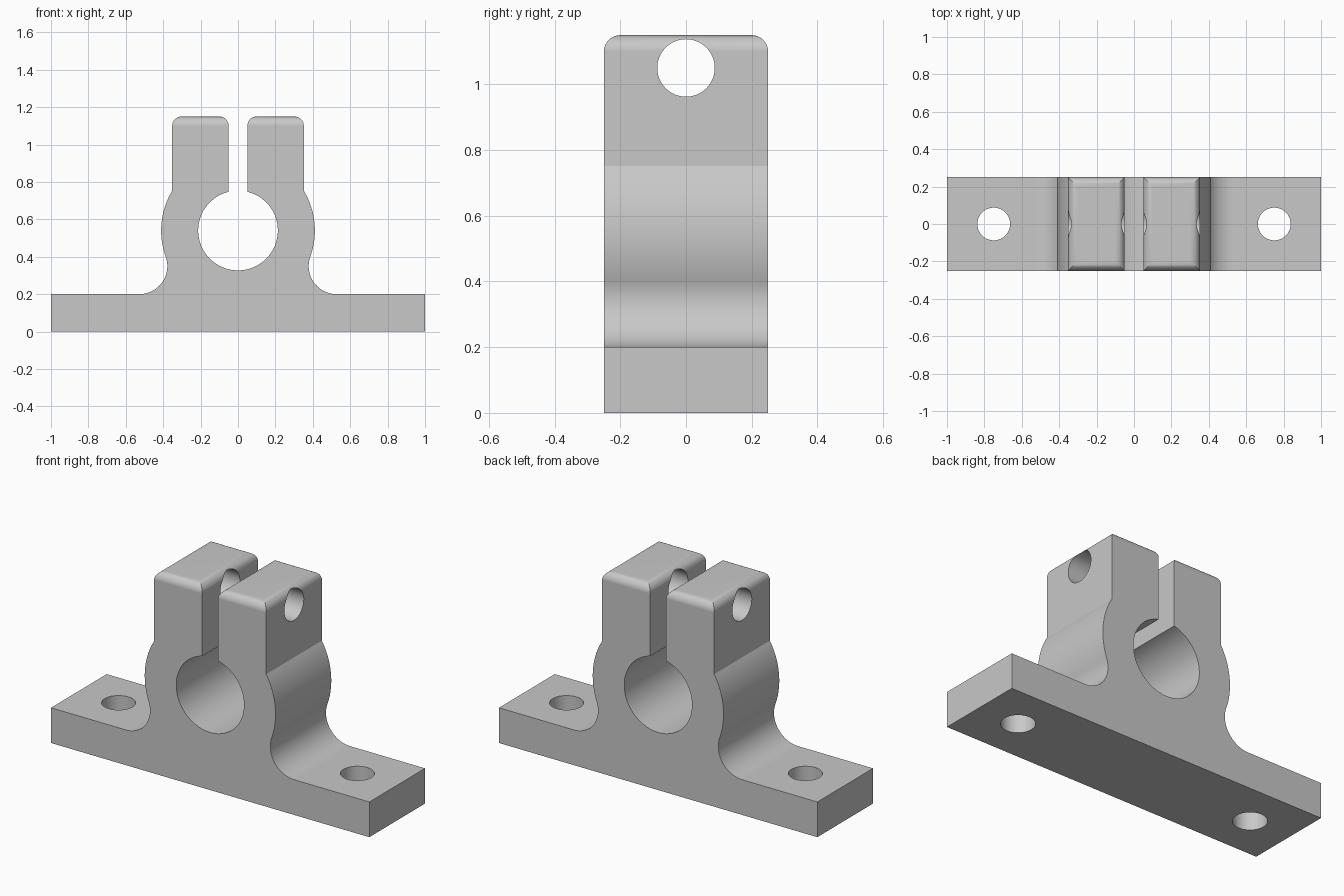
import bpy, bmesh, math
from math import sin, cos, sqrt, atan2, pi

cube = bpy.data.objects.get("Cube")
if cube:
    bpy.data.objects.remove(cube, do_unlink=True)

# Main dimensions
DEPTH = 0.25            # half thickness in y
BASE_H, TOP = 0.2, 1.15
BORE_Z, BORE_R, RING_R = 0.54, 0.213, 0.411
FILLET_R, SLOT, POST_X = 0.15, 0.05, 0.352
HOLE_R, ROUND = 0.0875, 0.05

grey = bpy.data.materials.new("light grey")
grey.use_nodes = True
grey.diffuse_color = (0.58, 0.58, 0.58, 1)
grey.node_tree.nodes["Principled BSDF"].inputs["Base Color"].default_value = (0.58, 0.58, 0.58, 1)


def arc(cx, cz, r, a0, a1, n):
    return [(cx + r * cos(a0 + (a1 - a0) * i / n),
             cz + r * sin(a0 + (a1 - a0) * i / n)) for i in range(n + 1)]


def cylinder_cutter(name, location, rotation, depth):
    bpy.ops.mesh.primitive_cylinder_add(vertices=64, radius=HOLE_R, depth=depth,
                                        location=location, rotation=rotation)
    ob = bpy.context.object
    ob.name = name
    ob.data.materials.append(grey)
    ob.hide_render = True
    ob.hide_set(True)
    return ob


# Right half of the outline: base, fillet, ring, post, slot, bore
fz = BASE_H + FILLET_R
fx = sqrt((RING_R + FILLET_R) ** 2 - (BORE_Z - fz) ** 2)
touch = atan2(fz - BORE_Z, fx)
post_angle = math.acos(POST_X / RING_R)
slot_angle = math.acos(SLOT / BORE_R)
half = [(1, 0), (1, BASE_H)]
half += arc(fx, fz, FILLET_R, -pi / 2, touch - pi, 20)
half += arc(0, BORE_Z, RING_R, touch, post_angle, 24)[1:]
half += [(POST_X, TOP), (SLOT, TOP)]
half += arc(0, BORE_Z, BORE_R, slot_angle, -pi / 2, 40)
outline = half + [(-x, z) for x, z in reversed(half[:-1])]

# Extrude the outline through the full depth
bm = bmesh.new()
face = bm.faces.new([bm.verts.new((x, -DEPTH, z)) for x, z in outline])
grown = bmesh.ops.extrude_face_region(bm, geom=[face])["geom"]
bmesh.ops.translate(bm, vec=(0, 2 * DEPTH, 0),
                    verts=[g for g in grown if isinstance(g, bmesh.types.BMVert)])
bmesh.ops.recalc_face_normals(bm, faces=bm.faces)

# Round the top edges of both clamp posts
top_edges = [e for e in bm.edges if all(v.co.z > TOP - 0.001 for v in e.verts)]
bmesh.ops.bevel(bm, geom=top_edges, offset=ROUND, offset_type='OFFSET',
                segments=8, profile=0.5, affect='EDGES')
bmesh.ops.recalc_face_normals(bm, faces=bm.faces)
mesh = bpy.data.meshes.new("shaft_support")
bm.to_mesh(mesh)
bm.free()
mesh.materials.append(grey)
body = bpy.data.objects.new("shaft_support", mesh)
bpy.context.collection.objects.link(body)

# Clamp bolt hole and two mounting holes
cutters = [cylinder_cutter("clamp_hole_cutter", (0, 0, 1.05), (0, pi / 2, 0), 1)]
for side, x in (("left", 0.75), ("right", -0.75)):
    cutters.append(cylinder_cutter(side + "_mount_hole_cutter", (x, 0, 0.1), (0, 0, 0), 0.5))
for cutter in cutters:
    mod = body.modifiers.new(cutter.name, 'BOOLEAN')
    mod.operation = 'DIFFERENCE'
    mod.solver = 'EXACT'
    mod.object = cutter

# Apply the cuts, then smooth the curved walls
bpy.ops.object.select_all(action='DESELECT')
body.select_set(True)
bpy.context.view_layer.objects.active = body
for mod in list(body.modifiers):
    bpy.ops.object.modifier_apply(modifier=mod.name)
for cutter in cutters:
    bpy.data.objects.remove(cutter, do_unlink=True)
bpy.ops.object.shade_smooth_by_angle(angle=math.radians(25))
weighted = body.modifiers.new("weighted_normals", 'WEIGHTED_NORMAL')
weighted.keep_sharp = True
